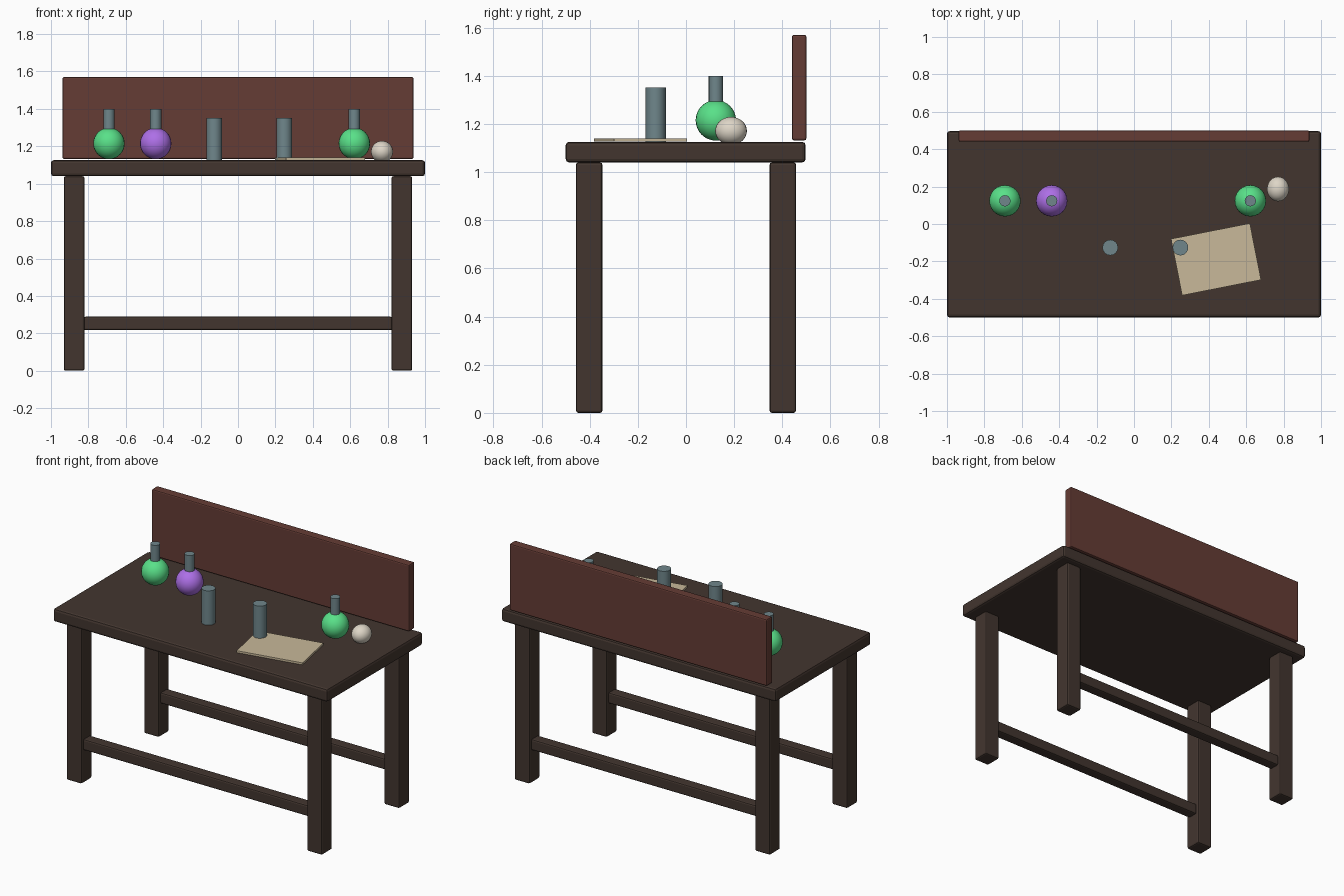
import bpy
from math import radians

if "Cube" in bpy.data.objects:
    bpy.data.objects.remove(bpy.data.objects["Cube"])


def mat(name, rgb):
    m = bpy.data.materials.new(name)
    m.diffuse_color = (*rgb, 1)
    m.use_nodes = True
    m.node_tree.nodes["Principled BSDF"].inputs["Base Color"].default_value = m.diffuse_color
    return m


WOOD = mat("dark_wood", (0.055, 0.036, 0.028))
BOARD = mat("red_wood", (0.13, 0.045, 0.035))
GREEN = mat("green_liquid", (0.1, 0.75, 0.25))
PURPLE = mat("purple_liquid", (0.42, 0.16, 0.80))
GLASS = mat("dark_glass", (0.16, 0.24, 0.26))
PAPER = mat("paper", (0.58, 0.48, 0.32))
BONE = mat("bone", (0.73, 0.67, 0.57))


def finish(name, m, smooth=False):
    o = bpy.context.object
    o.name = name
    o.data.materials.append(m)
    if smooth:
        bpy.ops.object.shade_smooth_by_angle(angle=radians(40))
    return o


def box(name, lo, hi, m, bevel=0.01, turn=0):
    c = [(a + b) / 2 for a, b in zip(lo, hi)]
    bpy.ops.mesh.primitive_cube_add(size=1, location=c, rotation=(0, 0, turn))
    o = finish(name, m)
    o.scale = [b - a for a, b in zip(lo, hi)]
    bpy.ops.object.transform_apply(location=False, rotation=False, scale=True)
    if bevel:
        mod = o.modifiers.new("soft_edges", 'BEVEL')
        mod.width = bevel
        mod.segments = 2
    return o


def tube(name, x, y, z0, z1, r):
    bpy.ops.mesh.primitive_cylinder_add(vertices=16, radius=r, depth=z1 - z0,
                                        location=(x, y, (z0 + z1) / 2))
    return finish(name, GLASS, True)


def ball(name, loc, size, m):
    bpy.ops.mesh.primitive_uv_sphere_add(segments=24, ring_count=16, radius=1, location=loc)
    o = finish(name, m, True)
    o.scale = size
    return o


# Table: top, legs, long stretchers and back board
box("table_top", (-1, -0.5, 1.04), (1, 0.497, 1.126), WOOD, 0.015)
for sy, row in ((-1, "front"), (1, "back")):
    y = sy * 0.402
    for sx, side in ((-1, "left"), (1, "right")):
        x = sx * 0.876
        box(f"{row}_{side}_leg", (x - 0.055, y - 0.055, 0), (x + 0.055, y + 0.055, 1.04), WOOD)
    box(f"{row}_stretcher", (-0.825, y - 0.036, 0.217), (0.825, y + 0.036, 0.289), WOOD)
box("back_board", (-0.938, 0.44, 1.132), (0.938, 0.5, 1.57), BOARD, 0.008)

# Round flasks with necks
for i, (x, m) in enumerate(((-0.69, GREEN), (-0.44, PURPLE), (0.622, GREEN)), 1):
    ball(f"flask_{i}", (x, 0.124, 1.215), (0.084,) * 3, m)
    tube(f"flask_neck_{i}", x, 0.124, 1.27, 1.4, 0.03)

# Straight vials
for i, x in enumerate((-0.127, 0.248), 1):
    tube(f"vial_{i}", x, -0.126, 1.126, 1.352, 0.042)

# Paper sheet and bone ball
box("paper_sheet", (0.2235, -0.343, 1.127), (0.6535, -0.035, 1.14), PAPER, 0, 0.195)
ball("bone_ball", (0.77, 0.187, 1.171), (0.059, 0.066, 0.058), BONE)
